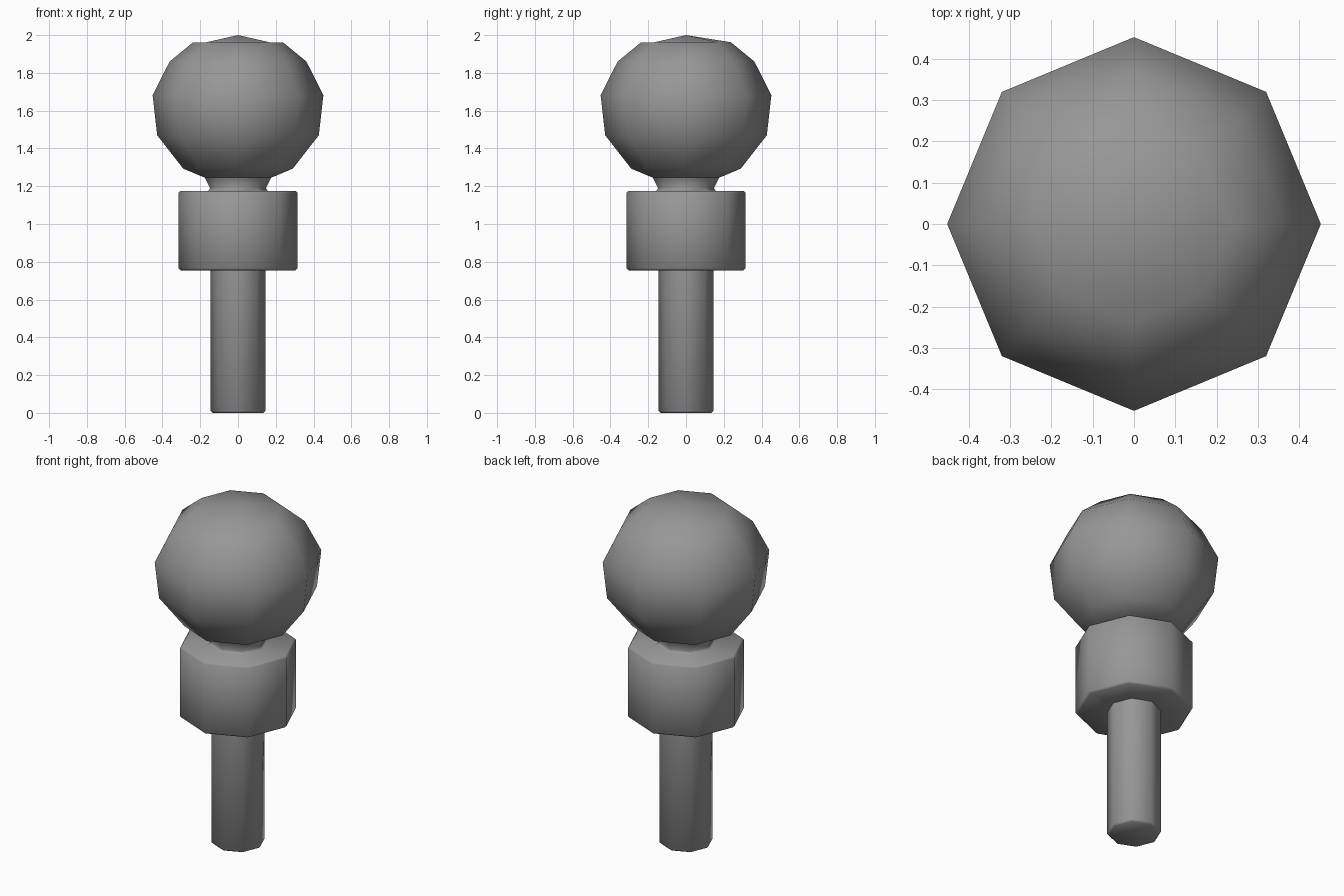
import bpy, bmesh
from math import sin, cos, pi, radians

if "Cube" in bpy.data.objects:
    bpy.data.objects.remove(bpy.data.objects["Cube"])

SIDES = 8
metal = bpy.data.materials.new("dark_metal")
metal.diffuse_color = (0.31, 0.31, 0.31, 1)
metal.use_nodes = True
metal.node_tree.nodes["Principled BSDF"].inputs["Base Color"].default_value = metal.diffuse_color


def lathe(name, profile, angle, cap_top=True):
    """Eight-sided turned part from (radius, z) points, listed bottom to top."""
    bm = bmesh.new()
    rings = [[bm.verts.new((r * cos(2 * pi * k / SIDES), r * sin(2 * pi * k / SIDES), z))
              for k in range(SIDES)] for r, z in profile]
    for low, high in zip(rings, rings[1:]):
        for k in range(SIDES):
            n = (k + 1) % SIDES
            bm.faces.new((low[k], low[n], high[n], high[k]))
    bm.faces.new(rings[0][::-1])
    top = rings[-1]
    if cap_top:
        bm.faces.new(top)
    else:
        # shallow peak: three corners of the cap stay flat
        peak = bm.verts.new((0, 0, 2.0))
        for a, b, c in ((7, 0, 1), (3, 4, 5), (5, 6, 7)):
            bm.faces.new((top[a], top[b], top[c]))
        for a, b in ((7, 1), (1, 2), (2, 3), (3, 5), (5, 7)):
            bm.faces.new((top[a], top[b], peak))
    bmesh.ops.recalc_face_normals(bm, faces=bm.faces)
    mesh = bpy.data.meshes.new(name)
    bm.to_mesh(mesh)
    bm.free()
    mesh.materials.append(metal)
    obj = bpy.data.objects.new(name, mesh)
    bpy.context.collection.objects.link(obj)
    bpy.ops.object.select_all(action='DESELECT')
    obj.select_set(True)
    bpy.context.view_layer.objects.active = obj
    bpy.ops.object.shade_smooth_by_angle(angle=radians(angle))


# Shaft, collar and neck turned as one piece
lathe("shaft_and_collar", [
    (0.135, 0.0), (0.145, 0.010), (0.145, 0.755),
    (0.305, 0.755), (0.315, 0.765), (0.315, 1.165), (0.305, 1.175),
    (0.158, 1.175), (0.148, 1.19), (0.175, 1.245),
], 60)

# Ball head
lathe("ball_head", [
    (0.175, 1.245), (0.29, 1.293), (0.428, 1.47), (0.452, 1.682),
    (0.362, 1.86), (0.238, 1.962),
], 60, cap_top=False)
